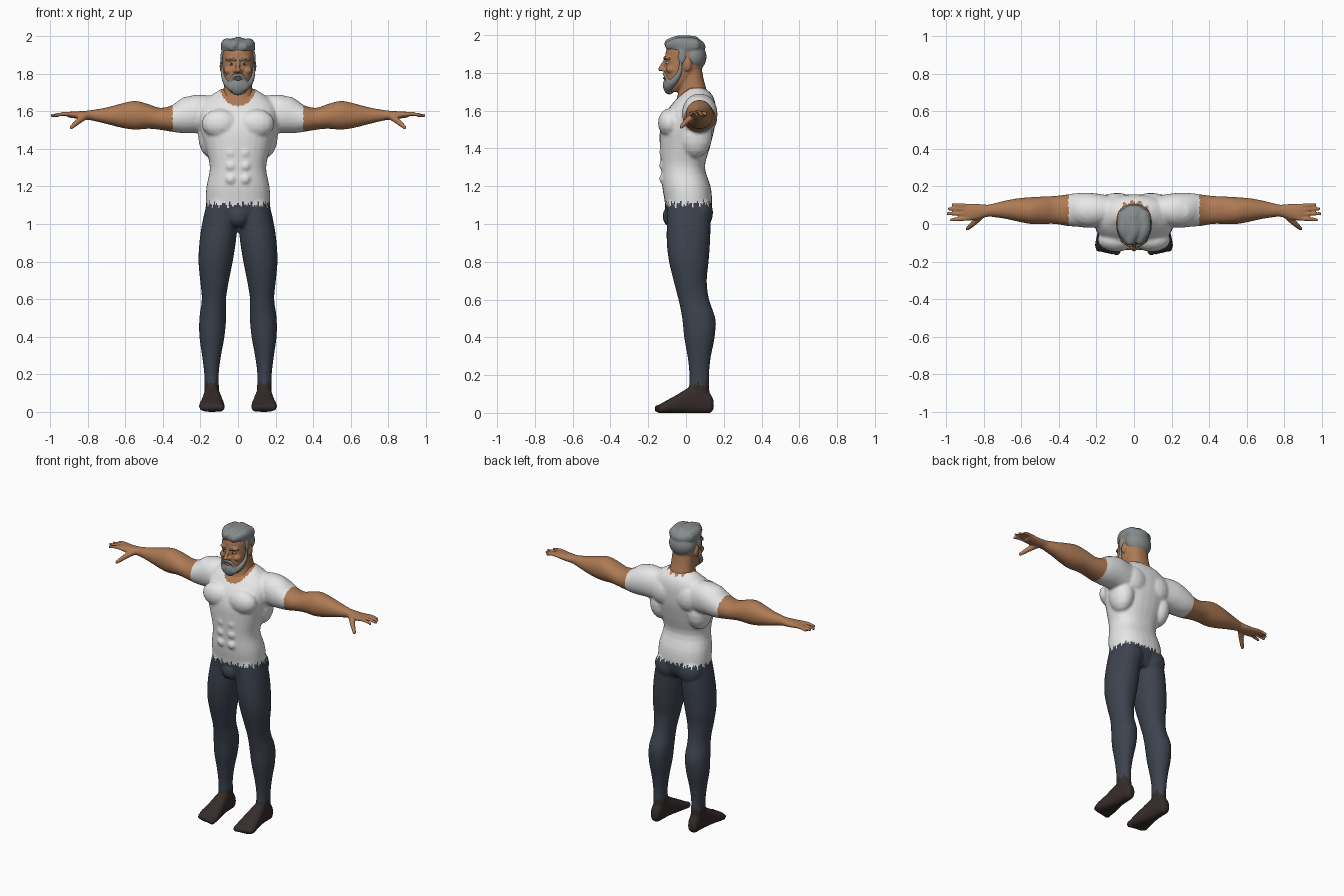
import bpy, bmesh, math


def material(name, rgb):
    m = bpy.data.materials.new(name)
    m.diffuse_color = (*rgb, 1)
    return m


SKIN = material("tan skin", (0.42, 0.195, 0.09))
GREY = material("grey hair", (0.24, 0.26, 0.26))
WHITE = material("white cotton", (0.80, 0.80, 0.80))
NAVY = material("dark blue cloth", (0.046, 0.055, 0.076))
BROWN = material("dark brown sock", (0.036, 0.025, 0.024))
EYE = material("eye white", (0.55, 0.55, 0.52))
DARK = material("dark iris", (0.02, 0.015, 0.012))


def spline(rows, steps):
    """Catmull-Rom interpolation through rows of numbers."""
    out = []
    for i in range(len(rows) - 1):
        p0, p1, p2 = rows[max(i - 1, 0)], rows[i], rows[i + 1]
        p3 = rows[min(i + 2, len(rows) - 1)]
        for k in range(steps):
            t = k / steps
            out.append([0.5 * (2 * b + (c - a) * t + (2 * a - 5 * b + 4 * c - d) * t * t
                               + (3 * b - a - 3 * c + d) * t ** 3)
                        for a, b, c, d in zip(p0, p1, p2, p3)])
    return out + [list(rows[-1])]


class Shape:
    """Collects closed rings of points into one mesh."""

    def __init__(self):
        self.verts, self.faces = [], []

    def rings(self, rings):
        base, n = len(self.verts), len(rings[0])
        for r in rings:
            self.verts.extend(r)
        for i in range(len(rings) - 1):
            a = base + i * n
            for k in range(n):
                j = (k + 1) % n
                self.faces.append((a + k, a + j, a + n + j, a + n + k))
        self.faces.append(tuple(range(base + n - 1, base - 1, -1)))
        self.faces.append(tuple(range(len(self.verts) - n, len(self.verts))))

    def loft(self, axis, rows, side=1, power=2.3, n=28):
        """Skin through sections given as (position, low, high, low, high)."""
        rings = []
        for t, a0, a1, b0, b1 in spline(rows, 3):
            ring = []
            for k in range(n):
                c, s = math.cos(2 * math.pi * k / n), math.sin(2 * math.pi * k / n)
                u = (a0 + a1) / 2 + (a1 - a0) / 2 * math.copysign(abs(c) ** (2 / power), c)
                v = (b0 + b1) / 2 + (b1 - b0) / 2 * math.copysign(abs(s) ** (2 / power), s)
                x, y, z = {'x': (t, u, v), 'y': (u, t, v), 'z': (u, v, t)}[axis]
                ring.append((side * x, y, z))
            rings.append(ring)
        self.rings(rings)

    def blob(self, centre, radii, side=1, n=16):
        (x, y, z), (rx, ry, rz), m = centre, radii, n // 2
        rings = []
        for i in range(m + 1):
            a = math.pi * (0.02 + 0.96 * i / m)
            rings.append([(side * x + rx * math.sin(a) * math.cos(2 * math.pi * k / n),
                           y + ry * math.sin(a) * math.sin(2 * math.pi * k / n),
                           z - rz * math.cos(a)) for k in range(n)])
        self.rings(rings)

    def strand(self, points, side=1):
        """Tapering limb of overlapping balls through (x, y, z, radius) points."""
        for x, y, z, r in spline(points, 5):
            self.blob((x, y, z), (r, r, r), side, 10)

    def finish(self, name, mats, voxel=None, smooth=3, rule=None):
        me = bpy.data.meshes.new(name)
        me.from_pydata(self.verts, [], self.faces)
        bm = bmesh.new()
        bm.from_mesh(me)
        bmesh.ops.recalc_face_normals(bm, faces=bm.faces)
        bm.to_mesh(me)
        bm.free()
        ob = bpy.data.objects.new(name, me)
        bpy.context.collection.objects.link(ob)
        if voxel:
            # fuse overlapping masses into one skin and soften it
            m = ob.modifiers.new("fuse", 'REMESH')
            m.mode, m.voxel_size = 'VOXEL', voxel
            s = ob.modifiers.new("soften", 'SMOOTH')
            s.factor, s.iterations = 0.5, smooth
            graph = bpy.context.evaluated_depsgraph_get()
            ob.data = bpy.data.meshes.new_from_object(ob.evaluated_get(graph))
            ob.modifiers.clear()
        me = ob.data
        me.materials.clear()
        for m in mats:
            me.materials.append(m)
        for p in me.polygons:
            p.use_smooth = True
            p.material_index = rule(p.center) if rule else 0


# ---- body: torso, arms, legs and feet fused together; hands separate
body, hands = Shape(), Shape()
torso = [(1.00, .12, -.085, .10), (1.05, .165, -.105, .13), (1.12, .172, -.113, .138),
         (1.20, .168, -.126, .13), (1.30, .150, -.132, .10), (1.40, .172, -.138, .125),
         (1.50, .20, -.138, .15), (1.58, .21, -.112, .158), (1.64, .195, -.07, .155),
         (1.685, .145, -.03, .138), (1.72, .09, 0, .10)]
body.loft('z', [(z, -w, w, f, b) for z, w, f, b in torso])
arm = [(.12, 0, .15, 1.48, 1.68), (.22, -.02, .165, 1.485, 1.69), (.30, -.015, .165, 1.485, 1.665),
       (.36, -.01, .157, 1.493, 1.63), (.42, 0, .15, 1.503, 1.62), (.48, 0, .147, 1.508, 1.64),
       (.55, 0, .143, 1.503, 1.657), (.62, .013, .137, 1.513, 1.643), (.70, .03, .122, 1.533, 1.622),
       (.78, .04, .102, 1.552, 1.608), (.80, .038, .103, 1.553, 1.607)]
palm = [(.76, .04, .104, 1.551, 1.609), (.79, .037, .103, 1.554, 1.606), (.83, .025, .107, 1.558, 1.602),
        (.89, .017, .108, 1.566, 1.60), (.91, .025, .103, 1.570, 1.595)]
leg = [(1.12, 0, .165, -.10, .125), (1.0, .003, .192, -.102, .13), (.9, .012, .206, -.102, .127),
       (.8, .028, .211, -.09, .12), (.7, .048, .202, -.066, .11), (.6, .064, .193, -.04, .122),
       (.5, .063, .206, -.02, .155), (.4, .072, .206, -.01, .152), (.3, .09, .192, .008, .132),
       (.2, .103, .18, .018, .122), (.1, .10, .178, .015, .125)]
foot = [(.147, .12, .155, .025, .06), (.13, .108, .172, 0, .10), (.08, .10, .177, -.002, .14),
        (.02, .095, .183, -.002, .135), (-.05, .08, .196, -.002, .095), (-.11, .071, .208, -.002, .062),
        (-.14, .076, .202, -.002, .045)]
for s in (1, -1):
    body.loft('x', arm, s, 2.1)
    body.loft('z', leg, s, 2.1)
    body.loft('y', foot, s, 2.6)
    # muscle masses: chest, back, flank, shoulder, seat, calf, belly
    body.blob((.095, -.085, 1.535), (.10, .064, .078), s)
    body.blob((.09, .11, 1.57), (.09, .057, .09), s)
    body.blob((.14, .05, 1.47), (.073, .09, .12), s)
    body.blob((.25, .07, 1.595), (.10, .088, .088), s)
    body.blob((.085, .072, 1.06), (.085, .072, .09), s)
    body.blob((.14, .085, .47), (.058, .075, .11), s)
    for z in (1.24, 1.31, 1.38):
        body.blob((.038, -.10, z), (.036, .043, .036), s)
    # toes
    for k in range(5):
        body.blob((.092 + .025 * k, -.143 + .005 * k, .022), (.022 - .002 * k, .026, .023 - .001 * k), s)
    # palm, fingers and thumb
    hands.loft('x', palm, s, 2.1)
    for y0, y1, tip in ((.095, .104, .965), (.074, .082, .985), (.052, .055, .993), (.030, .022, .975)):
        hands.strand([(.87, y0, 1.583, .013), (.925, (y0 + y1) / 2, 1.587, .0115), (tip, y1, 1.579, .009)], s)
    hands.strand([(.81, .05, 1.578, .02), (.85, .01, 1.55, .017), (.888, -.025, 1.515, .011)], s)
body.blob((0, -.07, 1.04), (.06, .055, .06))


def clothing(c):
    """Colour zones with ragged seams at hem, ankle and collar."""
    a = math.atan2(c.y - .02, c.x)
    jag = math.sin(17 * a) * math.sin(41 * a + 1)
    if abs(c.x) > .35:
        return 0
    if c.z < .15 + .018 * jag:
        return 3
    if c.z < 1.105 + .02 * jag + .06 * max(c.y, 0):
        return 2
    collar = 1.63 + 5.5 * c.x ** 2 + .4 * max(0, c.y + .06)
    if c.y > .08:
        collar += .014 * math.sin(150 * c.x)
    return 0 if abs(c.x) < .13 and c.z > collar else 1


body.finish("body", [SKIN, WHITE, NAVY, BROWN], .009, 3, clothing)
hands.finish("hands", [SKIN], .006, 2)

# ---- head with neck, nose, brow ridge, cheeks and ears
head = Shape()
skull = [(1.70, .035, -.10, -.03), (1.73, .058, -.11, .02), (1.77, .073, -.113, .06),
         (1.82, .082, -.110, .085), (1.87, .085, -.110, .097), (1.92, .083, -.105, .095),
         (1.96, .068, -.08, .08), (1.98, .035, -.04, .04)]
head.loft('z', [(z, -w, w, f, b) for z, w, f, b in skull], power=2.2)
neck = [(1.60, .10, -.05, .12), (1.65, .095, -.052, .122), (1.70, .08, -.04, .112),
        (1.76, .073, -.035, .095), (1.84, .07, -.04, .08)]
head.loft('z', [(z, -w, w, f, b) for z, w, f, b in neck])
head.strand([(0, -.108, 1.868, .010), (0, -.122, 1.845, .011), (0, -.134, 1.820, .014)])
for s in (1, -1):
    head.blob((.014, -.118, 1.816), (.012, .014, .010), s)
    head.blob((.05, -.078, 1.818), (.026, .028, .022), s)
    head.blob((.034, -.092, 1.880), (.032, .023, .011), s)
    head.blob((.088, .008, 1.842), (.010, .021, .034), s)
head.finish("head", [SKIN], .006, 2)

# ---- hair: crown, back, sideburns and swept locks
hair = Shape()
hair.blob((0, 0, 1.937), (.092, .104, .057), n=24)
hair.blob((0, .037, 1.885), (.089, .072, .078), n=24)
for s in (1, -1):
    hair.blob((.085, -.022, 1.885), (.009, .022, .04), s)
    hair.strand([(.03, -.085, 1.945, .027), (.055, -.03, 1.955, .036), (.05, .04, 1.945, .042)], s)
hair.strand([(-.02, -.09, 1.955, .026), (.0, -.04, 1.965, .034), (0, .04, 1.962, .036)])
hair.finish("hair", [GREY], .007, 2)

# ---- beard, moustache and eyebrows
beard, brows = Shape(), Shape()
beard.blob((0, -.088, 1.735), (.047, .035, .05))
beard.blob((0, -.09, 1.712), (.032, .026, .026))
for s in (1, -1):
    beard.strand([(.083, -.025, 1.865, .009), (.079, -.035, 1.80, .014),
                  (.060, -.065, 1.755, .021), (.03, -.09, 1.73, .026)], s)
    beard.strand([(.003, -.117, 1.795, .009), (.025, -.110, 1.788, .010), (.044, -.093, 1.755, .011)], s)
    brows.strand([(.014, -.113, 1.873, .006), (.036, -.111, 1.882, .007), (.062, -.088, 1.876, .005)], s)
beard.finish("beard", [GREY], .006, 2)
brows.finish("eyebrows", [GREY])

# ---- eyes and mouth
eyes, irises, mouth = Shape(), Shape(), Shape()
for s in (1, -1):
    eyes.blob((.035, -.095, 1.853), (.016, .012, .008), s)
    irises.blob((.035, -.103, 1.853), (.006, .005, .006), s)
mouth.blob((0, -.114, 1.772), (.022, .008, .006))
eyes.finish("eyes", [EYE])
irises.finish("irises", [DARK])
mouth.finish("mouth", [SKIN])
